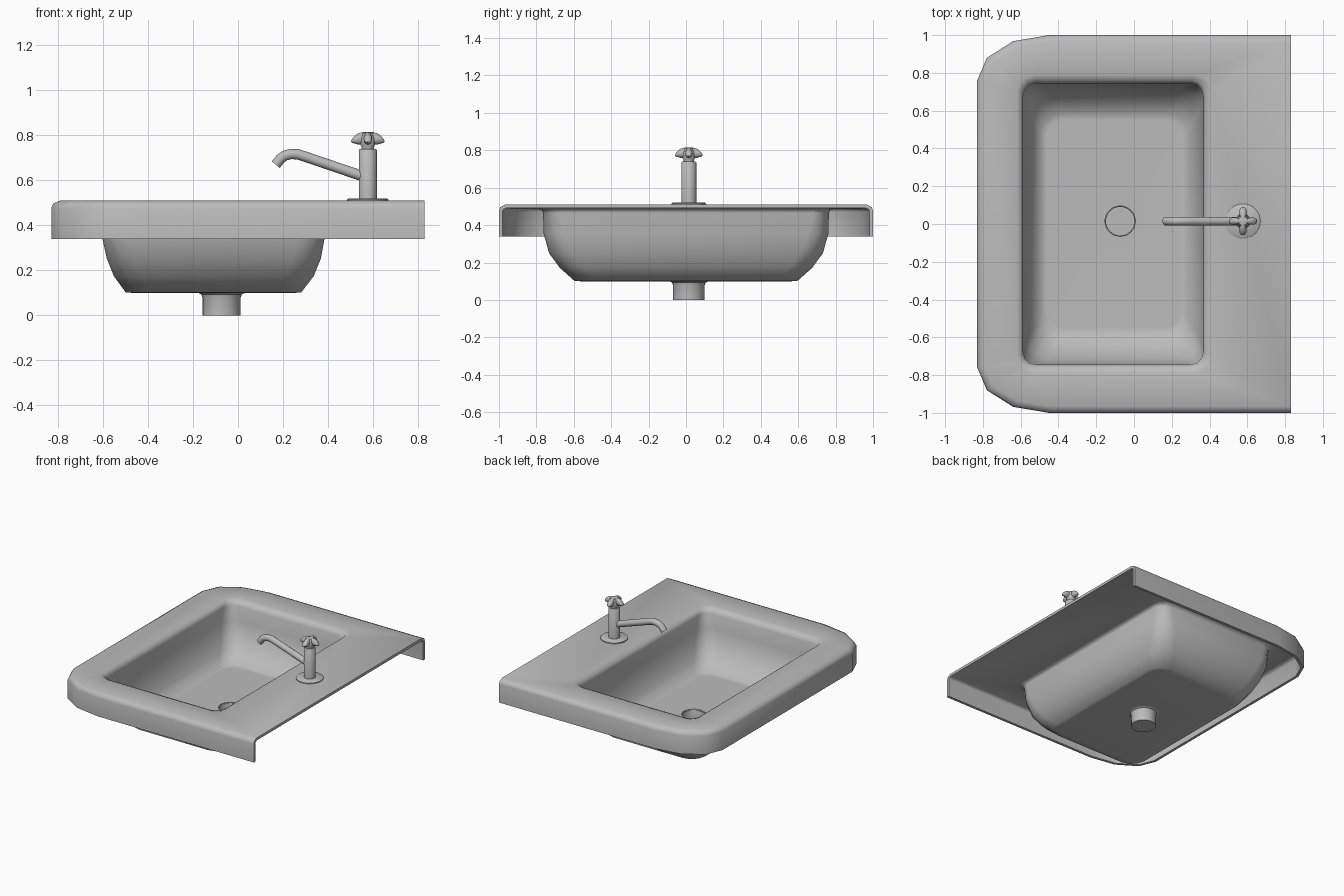
import bpy, bmesh, math
from mathutils import Vector

if "Cube" in bpy.data.objects:
    bpy.data.objects.remove(bpy.data.objects["Cube"])

TAP = (0.577, 0.015)
DRAIN = (-0.073, 0.015)
grey = bpy.data.materials.new("grey")
grey.diffuse_color = (0.5, 0.5, 0.5, 1)
grey.use_nodes = True
grey.node_tree.nodes["Principled BSDF"].inputs["Base Color"].default_value = grey.diffuse_color


def smooth(ob, angle):
    bpy.ops.object.select_all(action='DESELECT')
    ob.select_set(True)
    bpy.context.view_layer.objects.active = ob
    bpy.ops.object.shade_smooth_by_angle(angle=math.radians(angle))


def finish(name, bm, angle=40, shell=0):
    mesh = bpy.data.meshes.new(name)
    bm.to_mesh(mesh)
    bm.free()
    mesh.materials.append(grey)
    ob = bpy.data.objects.new(name, mesh)
    bpy.context.collection.objects.link(ob)
    bpy.context.view_layer.objects.active = ob
    if shell:
        mod = ob.modifiers.new("shell", 'SOLIDIFY')
        mod.thickness = shell
        mod.offset = -1
        bpy.ops.object.modifier_apply(modifier=mod.name)
    smooth(ob, angle)
    return ob


def ring(bm, x0, x1, y0, y1, z, front, back, n=3):
    """Counter-clockwise rounded rectangle; front / back are (rx, ry) corner radii."""
    corners = [(x1, y1, 1, 1, back), (x0, y1, -1, 1, front),
               (x0, y0, -1, -1, front), (x1, y0, 1, -1, back)]
    out = []
    for q, (cx, cy, sx, sy, (rx, ry)) in enumerate(corners):
        for i in range(n + 1):
            a = math.pi / 2 * (q + i / n)
            out.append(bm.verts.new((cx - sx * rx + rx * math.cos(a),
                                     cy - sy * ry + ry * math.sin(a), z)))
    return out


def bridge(bm, loops):
    for a, b in zip(loops, loops[1:]):
        for i in range(len(a)):
            j = (i + 1) % len(a)
            bm.faces.new((a[i], a[j], b[j], b[i]))


def lathe(name, centre, profile, segs=24):
    """Turned part; profile runs bottom to top as (radius, z)."""
    bm = bmesh.new()
    loops = [[bm.verts.new((centre[0] + r * math.cos(2 * math.pi * i / segs),
                            centre[1] + r * math.sin(2 * math.pi * i / segs), z))
              for i in range(segs)] for r, z in profile]
    bridge(bm, loops)
    bmesh.ops.remove_doubles(bm, verts=bm.verts, dist=1e-5)
    bmesh.ops.recalc_face_normals(bm, faces=bm.faces)
    return finish(name, bm)


# Basin: skirt, deck and bowl as one shell
bm = bmesh.new()
f = (0.38, 0.24)
s = (0, 0)


def even(r):
    return (r, r)


spec = [
    (-0.83, 0.83, 1.0, 0.34, f, s),
    (-0.83, 0.83, 1.0, 0.475, f, s),
    (-0.822, 0.83, 0.993, 0.497, f, s),
    (-0.79, 0.83, 0.965, 0.51, (0.35, 0.21), s),
    (-0.62, 0.41, 0.79, 0.508, even(0.09), even(0.09)),
    (-0.595, 0.377, 0.76, 0.498, even(0.07), even(0.07)),
    (-0.588, 0.368, 0.745, 0.47, even(0.07), even(0.07)),
    (-0.587, 0.368, 0.742, 0.36, even(0.09), even(0.09)),
    (-0.565, 0.35, 0.715, 0.26, even(0.11), even(0.11)),
    (-0.535, 0.32, 0.66, 0.185, even(0.11), even(0.11)),
    (-0.49, 0.272, 0.588, 0.12, even(0.1), even(0.1)),
    (-0.46, 0.245, 0.55, 0.119, even(0.08), even(0.08)),
]
loops = [ring(bm, x0, x1, -y, y, z, fr, ba) for x0, x1, y, z, fr, ba in spec]
for h in (0.095, 0.082):
    loops.append(ring(bm, DRAIN[0] - h, DRAIN[0] + h, DRAIN[1] - h, DRAIN[1] + h,
                      0.119, even(h), even(h)))
bridge(bm, loops)
bmesh.ops.remove_doubles(bm, verts=bm.verts, dist=1e-5)
# The wall side has no skirt
rear = [fc for fc in bm.faces if all(v.co.x > 0.829 for v in fc.verts)]
bmesh.ops.delete(bm, geom=rear, context='FACES')
finish("basin", bm, 62, shell=0.02)

# Drain pipe, flared under the bowl and hollow from above
lathe("drain_pipe", DRAIN, [
    (0, 0.0), (0.085, 0.0), (0.085, 0.08), (0.09, 0.093), (0.105, 0.1),
    (0.105, 0.11), (0.078, 0.11), (0.076, 0.105), (0.076, 0.02), (0, 0.02)])

# Tap body
lathe("tap_base", TAP, [(0, 0.5), (0.092, 0.5), (0.092, 0.515), (0.086, 0.52), (0, 0.52)], 32)
lathe("tap_column", TAP, [(0, 0.51), (0.04, 0.51), (0.04, 0.735), (0.036, 0.74), (0, 0.74)])
lathe("tap_handle_hub", TAP, [
    (0, 0.735), (0.028, 0.735), (0.028, 0.75), (0.034, 0.76), (0.032, 0.79),
    (0.024, 0.81), (0, 0.816)])

# Cross handle: four arms as (reach, half width, mid height, half height)
bm = bmesh.new()
for k in range(4):
    a = k * math.pi / 2
    d, w = Vector((math.cos(a), math.sin(a), 0)), Vector((-math.sin(a), math.cos(a), 0))
    arm = []
    for r, hw, z, hh in [(0.0, 0.017, 0.787, 0.029), (0.025, 0.017, 0.786, 0.028),
                         (0.045, 0.019, 0.784, 0.024), (0.06, 0.018, 0.78, 0.016),
                         (0.069, 0.013, 0.776, 0.009), (0.074, 0.006, 0.773, 0.003)]:
        c = Vector((TAP[0], TAP[1], z)) + d * r
        arm.append([bm.verts.new(c + w * hw * math.cos(t * math.pi / 6)
                                 + Vector((0, 0, hh * math.sin(t * math.pi / 6))))
                    for t in range(12)])
    bridge(bm, arm)
    bm.faces.new(arm[-1])
bmesh.ops.recalc_face_normals(bm, faces=bm.faces)
finish("tap_handle_arms", bm, 60)

# Spout swept along a bent path
path = [(0.57, 0.613), (0.30, 0.705), (0.265, 0.716), (0.235, 0.717),
        (0.208, 0.71), (0.188, 0.695), (0.168, 0.67)]
bm = bmesh.new()
tube = []
for i, (x, z) in enumerate(path):
    p, q = path[max(i - 1, 0)], path[min(i + 1, len(path) - 1)]
    t = Vector((q[0] - p[0], 0, q[1] - p[1])).normalized()
    nrm = Vector((-t.z, 0, t.x))
    tube.append([bm.verts.new(Vector((x, TAP[1], z)) + 0.023 * (
        nrm * math.cos(a * math.pi / 8) + Vector((0, 1, 0)) * math.sin(a * math.pi / 8)))
        for a in range(16)])
bridge(bm, tube)
bm.faces.new(tube[0])
bm.faces.new(tube[-1])
bmesh.ops.recalc_face_normals(bm, faces=bm.faces)
finish("tap_spout", bm)
